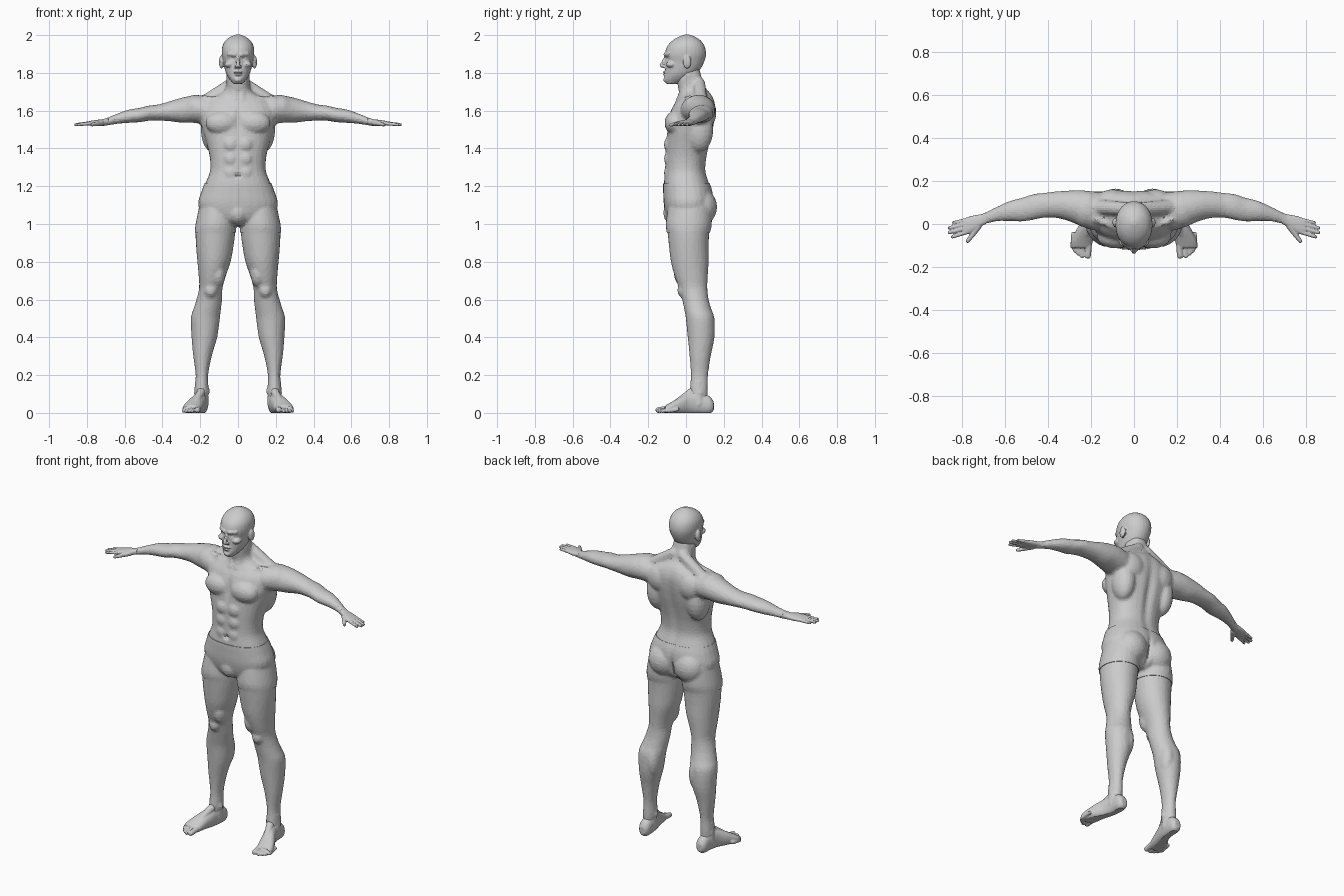
import bpy, bmesh
from math import cos, sin, pi, exp, copysign
from mathutils import Vector, Matrix


def spline(rows, k=4):
    out = []
    for i in range(len(rows) - 1):
        p = [rows[max(0, min(len(rows) - 1, i + j))] for j in (-1, 0, 1, 2)]
        for s in range(k):
            t = s / k
            out.append([0.5 * (2*b + (c-a)*t + (2*a-5*b+4*c-d)*t*t + (3*b-a-3*c+d)*t**3)
                        for a, b, c, d in zip(*p)])
    return out + [list(rows[-1])]


def loft(bm, rows, axis='z', n=2.0, seg=28):
    """Rows: position on axis, two centre coordinates, two radii."""
    rings = []
    for t, a, b, ra, rb in spline(rows):
        ring = []
        for i in range(seg):
            c, s = cos(2*pi*i/seg), sin(2*pi*i/seg)
            u = a + ra * copysign(abs(c)**(2/n), c)
            v = b + rb * copysign(abs(s)**(2/n), s)
            ring.append(bm.verts.new({'x': (t, u, v), 'y': (u, t, v), 'z': (u, v, t)}[axis]))
        rings.append(ring)
    for r, q in zip(rings, rings[1:]):
        for i in range(seg):
            j = (i + 1) % seg
            bm.faces.new((r[i], r[j], q[j], q[i]))
    bm.faces.new(rings[0][::-1])
    bm.faces.new(rings[-1])


def trunk(bm, rows, n):
    loft(bm, [(z, 0, (f+b)/2, w, (b-f)/2) for z, w, f, b in rows], 'z', n)


def blob(bm, c, r):
    m = Matrix.Translation(c) @ Matrix.Diagonal((*r, 1))
    bmesh.ops.create_uvsphere(bm, u_segments=20, v_segments=12, radius=1, matrix=m)


def tube(bm, a, b, r1, r2):
    a, b = Vector(a), Vector(b)
    d = b - a
    m = Matrix.Translation((a + b) / 2) @ d.to_track_quat('Z', 'Y').to_matrix().to_4x4()
    bmesh.ops.create_cone(bm, cap_ends=True, segments=16, radius1=r1, radius2=r2,
                          depth=d.length, matrix=m)
    blob(bm, a, (r1,)*3)
    blob(bm, b, (r2,)*3)


def mirror(bm):
    g = bmesh.ops.duplicate(bm, geom=bm.verts[:] + bm.edges[:] + bm.faces[:])['geom']
    for v in g:
        if isinstance(v, bmesh.types.BMVert):
            v.co.x *= -1
    bmesh.ops.reverse_faces(bm, faces=[f for f in g if isinstance(f, bmesh.types.BMFace)])


def bake(ob):
    me = bpy.data.meshes.new_from_object(ob.evaluated_get(bpy.context.evaluated_depsgraph_get()))
    ob.modifiers.clear()
    ob.data = me


def build(name, bm, voxel, smooth, ratio, dents=()):
    """Fuse overlapping volumes, press in hollows, reduce to flat facets."""
    bmesh.ops.recalc_face_normals(bm, faces=bm.faces)
    me = bpy.data.meshes.new(name)
    bm.to_mesh(me)
    ob = bpy.data.objects.new(name, me)
    bpy.context.collection.objects.link(ob)
    m = ob.modifiers.new('fuse', 'REMESH')
    m.mode, m.voxel_size = 'VOXEL', voxel
    m = ob.modifiers.new('relax', 'SMOOTH')
    m.factor, m.iterations = 0.5, smooth
    bake(ob)
    for v in ob.data.vertices:
        for c, r, push in dents:
            p = (abs(v.co.x), v.co.y, v.co.z)
            d = sum(((p[i] - c[i]) / r[i])**2 for i in range(3))
            if d < 6:
                v.co += Vector(push) * exp(-d)
    ob.modifiers.new('facets', 'DECIMATE').ratio = ratio
    bake(ob)
    for f in ob.data.polygons:
        f.use_smooth = False
    return ob


# Body: arms, legs and muscles on one side
bm = bmesh.new()
loft(bm, [(.12, .06, 1.60, .08, .07), (.18, .06, 1.605, .09, .075), (.24, .072, 1.608, .085, .072),
          (.30, .084, 1.602, .072, .066), (.36, .09, 1.597, .062, .053), (.42, .087, 1.59, .058, .043),
          (.47, .079, 1.587, .06, .040), (.52, .067, 1.577, .056, .038), (.58, .06, 1.57, .047, .035),
          (.64, .046, 1.557, .034, .027), (.70, .024, 1.54, .027, .02), (.73, .014, 1.535, .027, .016)], 'x')
loft(bm, [(1.10, .11, .02, .09, .11), (1.0, .118, .015, .103, .118), (.95, .12, .013, .105, .11),
          (.88, .123, .015, .099, .105), (.8, .127, .02, .088, .1), (.72, .137, .028, .071, .087),
          (.66, .144, .038, .062, .075), (.6, .152, .05, .068, .07), (.55, .163, .062, .073, .072),
          (.5, .173, .075, .077, .076), (.4, .178, .08, .068, .071), (.3, .188, .075, .049, .056),
          (.2, .191, .071, .033, .046), (.12, .193, .068, .037, .048), (.05, .195, .068, .03, .045)])
for c, r in [((.085, -.06, 1.535), (.088, .054, .062)),     # chest
             ((.135, .07, 1.50), (.062, .075, .12)),        # side of back
             ((.10, .115, 1.59), (.075, .046, .075)),       # shoulder blade
             ((.22, .068, 1.617), (.08, .085, .067)),       # shoulder cap
             ((.087, .085, 1.09), (.088, .076, .09)),       # buttock
             ((.145, .1, .46), (.042, .053, .1)),           # calf
             ((.145, -.022, .65), (.032, .024, .038)),      # kneecap
             ((.105, -.01, .74), (.04, .055, .075)),        # inner thigh
             ((.16, .062, .115), (.012, .018, .018)),       # ankle bones
             ((.222, .072, .105), (.013, .018, .018))]:
    blob(bm, c, r)
for z in (1.27, 1.345, 1.42):                               # stomach
    blob(bm, (.037, -.094, z), (.037, .023, .038))
tube(bm, (.03, .07, 1.745), (.17, .08, 1.652), .032, .034)  # neck slope
tube(bm, (.015, -.045, 1.655), (.18, .02, 1.67), .011, .012)
tube(bm, (.052, .01, 1.79), (.015, -.038, 1.665), .014, .012)
mirror(bm)
blob(bm, (0, -.065, 1.06), (.052, .052, .06))
trunk(bm, [(.995, .07, -.06, .08), (1.03, .16, -.095, .12), (1.10, .207, -.113, .14),
           (1.17, .19, -.117, .138), (1.22, .171, -.117, .122), (1.28, .148, -.111, .105),
           (1.35, .149, -.109, .11), (1.42, .165, -.106, .125), (1.49, .186, -.1, .142),
           (1.56, .2, -.093, .154), (1.62, .195, -.072, .157), (1.66, .16, -.045, .148),
           (1.69, .095, -.035, .132), (1.72, .064, -.042, .106), (1.78, .06, -.05, .082),
           (1.83, .05, -.04, .07)], 2.3)
body = build('body', bm, .01, 3, .3, [
    ((0, -.12, 1.255), (.014, .03, .012), (0, .016, 0)),    # navel
    ((0, -.11, 1.55), (.015, .05, .07), (0, .012, 0)),      # breastbone
    ((0, .15, 1.42), (.025, .08, .2), (0, -.014, 0)),       # spine
    ((0, .15, 1.07), (.014, .07, .07), (0, -.02, 0))])      # cleft

# Shorts: slightly raised band cut from the body
bm = bmesh.new()
bm.from_mesh(body.data)
for z, up in ((.955, -1), (1.215, 1)):
    bmesh.ops.bisect_plane(bm, geom=bm.verts[:] + bm.edges[:] + bm.faces[:], plane_co=(0, 0, z),
                           plane_no=(0, 0, up), clear_outer=True)
bm.normal_update()
for v, n in [(v, v.normal.copy()) for v in bm.verts]:
    v.co += n * .004
me = bpy.data.meshes.new('shorts')
bm.to_mesh(me)
shorts = bpy.data.objects.new('shorts', me)
bpy.context.collection.objects.link(shorts)
m = shorts.modifiers.new('hem', 'SOLIDIFY')
m.thickness, m.offset, m.use_rim_only = .005, -1, True

# Head
bm = bmesh.new()
blob(bm, (.088, .006, 1.857), (.013, .022, .035))           # ear
tube(bm, (.016, -.109, 1.896), (.05, -.09, 1.9), .011, .01) # brow
blob(bm, (.033, -.09, 1.877), (.014, .014, .012))           # eye
blob(bm, (.046, -.078, 1.845), (.026, .028, .018))          # cheekbone
blob(bm, (.011, -.119, 1.832), (.009, .01, .008))           # nostril
mirror(bm)
trunk(bm, [(1.742, .024, -.105, -.045), (1.765, .044, -.116, .02), (1.79, .060, -.112, .05),
           (1.82, .070, -.110, .076), (1.86, .078, -.109, .097), (1.90, .086, -.112, .106),
           (1.94, .083, -.1, .099), (1.97, .067, -.073, .079), (1.99, .042, -.04, .05),
           (2.003, .012, -.005, .018)], 2.1)
tube(bm, (0, -.107, 1.885), (0, -.129, 1.839), .008, .011)  # nose
blob(bm, (0, -.112, 1.803), (.024, .011, .007))             # lips
blob(bm, (0, -.111, 1.791), (.02, .011, .007))
blob(bm, (0, -.105, 1.763), (.02, .016, .014))              # chin
build('head', bm, .005, 2, .3, [
    ((.033, -.105, 1.876), (.016, .03, .011), (0, .008, 0)),
    ((0, -.122, 1.797), (.024, .02, .003), (0, .005, 0)),
    ((.1, -.002, 1.86), (.01, .012, .02), (0, .004, 0))])

# Hands
bm = bmesh.new()
loft(bm, [(.685, .029, 1.545, .027, .02), (.71, .018, 1.539, .028, .017), (.74, .005, 1.536, .036, .016),
          (.77, -.006, 1.534, .04, .014), (.795, -.012, 1.532, .036, .011)], 'x', 2.4)
for bx, by, tx, ty in [(.78, -.038, .846, -.06), (.79, -.02, .86, -.04),
                       (.79, -.002, .86, -.018), (.78, .018, .84, .006)]:
    tube(bm, (bx, by, 1.533), (tx, ty, 1.526), .0105, .008)
tube(bm, (.725, -.01, 1.535), (.752, -.05, 1.53), .016, .012)
tube(bm, (.752, -.05, 1.53), (.775, -.08, 1.525), .012, .009)
mirror(bm)
build('hands', bm, .004, 2, .3)

# Feet
bm = bmesh.new()
loft(bm, [(.147, .193, .036, .018, .022), (.125, .193, .042, .033, .046), (.07, .195, .052, .036, .058),
          (.02, .205, .05, .038, .056), (-.03, .225, .039, .045, .045), (-.08, .242, .025, .051, .031),
          (-.11, .247, .018, .046, .021)], 'y', 2.2)
for i, (x, y, r) in enumerate([(.215, -.147, .016), (.242, -.148, .012), (.26, -.137, .011),
                               (.275, -.123, .011), (.287, -.106, .01)]):
    tube(bm, (x - .004, y + .06, r + .008), (x, y, r - .001), r, r * .95)
tube(bm, (.194, .068, .16), (.195, .066, .05), .034, .04)
tube(bm, (.196, .03, .11), (.228, -.06, .045), .022, .018)  # instep
mirror(bm)
feet = build('feet', bm, .005, 2, .3)
for v in feet.data.vertices:
    v.co.z = max(v.co.z, 0)
